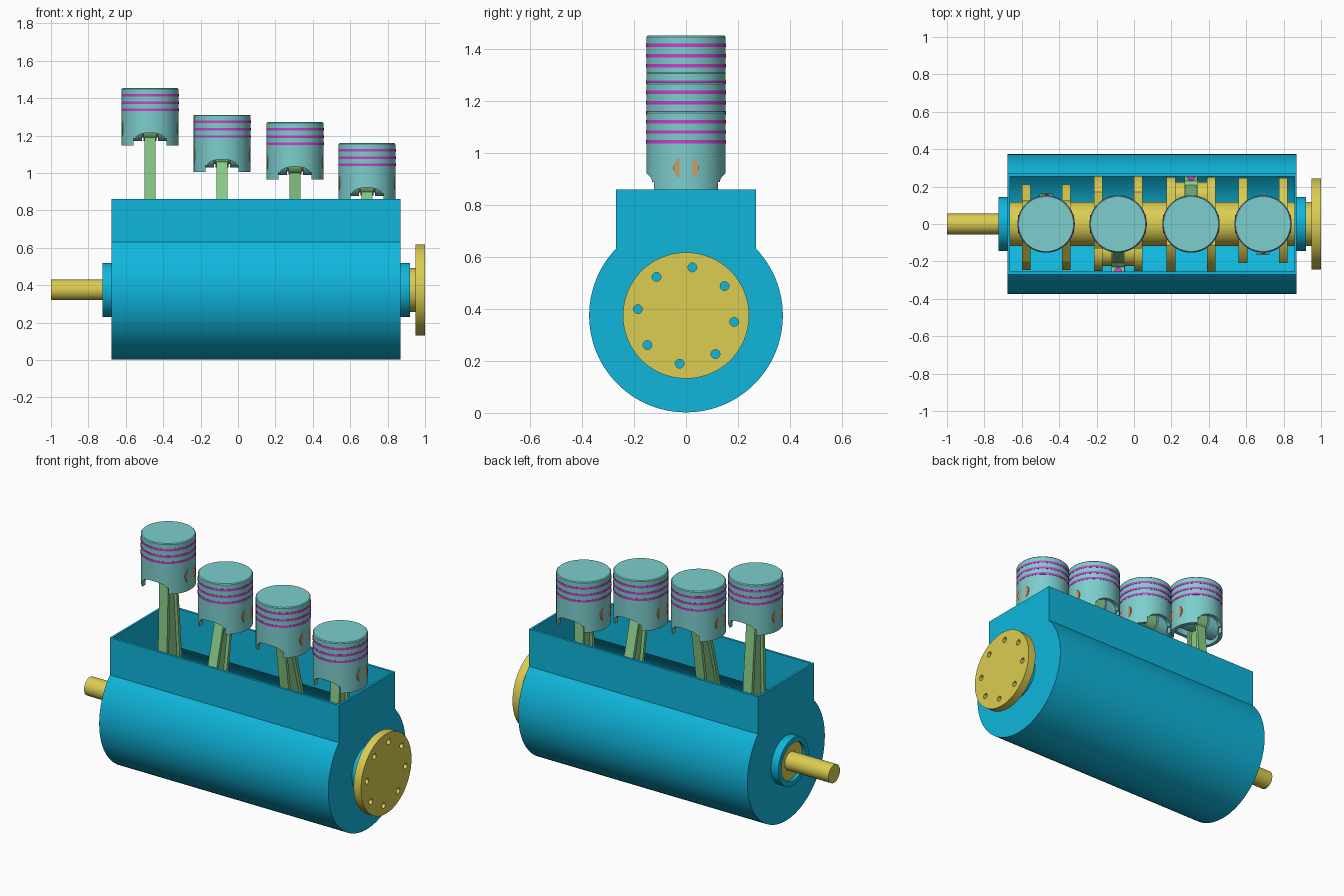
import bpy, bmesh, math
from mathutils import Matrix

if "Cube" in bpy.data.objects:
    bpy.data.objects.remove(bpy.data.objects["Cube"])


def material(name, rgb):
    m = bpy.data.materials.new(name)
    m.diffuse_color = (*rgb, 1)
    m.use_nodes = True
    m.node_tree.nodes["Principled BSDF"].inputs["Base Color"].default_value = m.diffuse_color
    return m


BLUE = material("case blue", (0.005, 0.47, 0.72))
YELLOW = material("crank yellow", (0.71, 0.61, 0.085))
TEAL = material("piston teal", (0.2, 0.62, 0.61))
GREEN = material("rod green", (0.26, 0.62, 0.25))
MAGENTA = material("ring magenta", (0.6, 0.05, 0.6))
ORANGE = material("pin orange", (0.64, 0.32, 0.14))

AXIS_Z = 0.375      # crankshaft height
THROW = 0.148       # crank radius
ROD = 0.717         # rod length
START = math.radians(7.6)


def finish(name, bm, mat, loc=(0, 0, 0), rot=0.0):
    bmesh.ops.remove_doubles(bm, verts=bm.verts, dist=1e-5)
    bmesh.ops.recalc_face_normals(bm, faces=bm.faces)
    me = bpy.data.meshes.new(name)
    bm.to_mesh(me)
    bm.free()
    if mat:
        me.materials.append(mat)
    ob = bpy.data.objects.new(name, me)
    bpy.context.collection.objects.link(ob)
    ob.location = loc
    ob.rotation_euler.x = rot
    return ob


def prism(name, pts, x0, x1, mat, loc=(0, 0, 0), rot=0.0):
    """Extrude a (y, z) outline along x."""
    bm = bmesh.new()
    f = bm.faces.new([bm.verts.new((x0, y, z)) for y, z in pts])
    ext = bmesh.ops.extrude_face_region(bm, geom=[f])
    vs = [v for v in ext["geom"] if isinstance(v, bmesh.types.BMVert)]
    bmesh.ops.translate(bm, verts=vs, vec=(x1 - x0, 0, 0))
    return finish(name, bm, mat, loc, rot)


def lathe(name, pts, mat, axis="X", loc=(0, 0, 0), rot=0.0, n=64, closed=False):
    """Spin (radius, height) points about an axis."""
    bm = bmesh.new()
    rings = []
    for r, h in pts:
        if r < 1e-6:
            rings.append([bm.verts.new((0, 0, h))] * n)
        else:
            rings.append([bm.verts.new((r * math.cos(t), r * math.sin(t), h))
                          for t in (2 * math.pi * i / n for i in range(n))])
    pairs = list(zip(rings, rings[1:])) + ([(rings[-1], rings[0])] if closed else [])
    for a, b in pairs:
        for i in range(n):
            j = (i + 1) % n
            quad = list(dict.fromkeys((a[i], a[j], b[j], b[i])))
            bm.faces.new(quad)
    if axis == "X":
        bmesh.ops.transform(bm, matrix=Matrix.Rotation(math.pi / 2, 4, "Y"), verts=bm.verts)
    return finish(name, bm, mat, loc, rot)


def cyl(name, r, a, b, mat, **kw):
    return lathe(name, [(0, a), (r, a), (r, b), (0, b)], mat, **kw)


def tube(name, ri, ro, a, b, mat, **kw):
    return lathe(name, [(ri, a), (ro, a), (ro, b), (ri, b)], mat, closed=True, **kw)


def box(y0, y1, z0, z1):
    return [(y0, z0), (y1, z0), (y1, z1), (y0, z1)]


def cut(ob, cutter):
    m = ob.modifiers.new("cut", "BOOLEAN")
    m.operation, m.solver, m.object = "DIFFERENCE", "EXACT", cutter
    bpy.context.view_layer.objects.active = ob
    bpy.ops.object.modifier_apply(modifier=m.name)
    bpy.data.objects.remove(cutter)


def case_outline(r, half, top, n=72):
    """Round bottom with a straight-sided neck."""
    a = math.asin(half / r)
    span = 2 * math.pi - 2 * a
    arc = [(r * math.sin(a + span * i / n), AXIS_Z + r * math.cos(a + span * i / n))
           for i in range(n + 1)]
    return [(half, top)] + arc + [(-half, top)]


# Crankcase: hollow, open at the top, with a bearing collar at each end
case = prism("crankcase", case_outline(0.373, 0.27, 0.86), -0.675, 0.87, BLUE)
cut(case, prism("cavity", case_outline(0.357, 0.255, 1.0), -0.662, 0.857, BLUE))
AX = (0, 0, AXIS_Z)
tube("rear_collar", 0.115, 0.145, -0.725, -0.67, BLUE, loc=AX)
tube("front_collar", 0.115, 0.145, 0.865, 0.92, BLUE, loc=AX)

# Output flange with eight through holes, and the thin drive shaft
flange = cyl("flange", 0.243, 0.95, 1.0, YELLOW, loc=AX, n=96)
for k in range(8):
    t = START + k * math.pi / 4
    cut(flange, cyl("bolt_hole", 0.017, 0.9, 1.1, YELLOW, n=20,
                    loc=(0, 0.187 * math.sin(t), AXIS_Z + 0.187 * math.cos(t))))
cyl("drive_shaft", 0.055, -1.0, -0.69, YELLOW, loc=AX)

# Piston: hollow cup with arched skirt cutouts, origin at the wrist pin
piston = lathe("piston", [(0, 0.215), (0.147, 0.215), (0.152, 0.21), (0.152, -0.092),
                          (0.13, -0.092), (0.13, 0.15), (0, 0.15)], TEAL, axis="Z", n=96)
bm = bmesh.new()
arch = [(0.088, -0.2), (0.088, -0.055)]
arch += [(0.078 * math.cos(t), -0.055 + 0.032 * math.sin(t))
         for t in (math.pi * i / 16 for i in range(17))]
arch += [(-0.088, -0.055), (-0.088, -0.2)]
face = bm.faces.new([bm.verts.new((x, -0.3, z)) for x, z in arch])
ext = bmesh.ops.extrude_face_region(bm, geom=[face])
bmesh.ops.translate(bm, verts=[v for v in ext["geom"] if isinstance(v, bmesh.types.BMVert)],
                    vec=(0, 0.6, 0))
cut(piston, finish("skirt_cutter", bm, TEAL))
piston_mesh = piston.data
bpy.data.objects.remove(piston)


def web_outline():
    """Crank web: wide counterweight below, rounded lobe around the pin."""
    pts = [(0.105 * math.cos(t), THROW + 0.105 * math.sin(t))
           for t in (math.pi * i / 16 for i in range(17))]
    low = [(0.27 * math.cos(t), 0.27 * math.sin(t))
           for t in (math.radians(212 + 116 * i / 20) for i in range(21))]
    return pts + [(-0.205, 0.03)] + low + [(0.205, 0.03)]


# Cylinders: crank pin, webs, rod, piston, rings, wrist pin
centres = [-0.47, -0.085, 0.305, 0.69]
turns = [0, -90, 90, 180]
for x, turn in zip(centres, turns):
    t = START + math.radians(turn)
    py, pz = THROW * math.sin(t), AXIS_Z + THROW * math.cos(t)
    top = pz + math.sqrt(ROD ** 2 - py ** 2)
    pin, wrist = (x, py, pz), (x, 0, top)
    tilt = math.asin(py / ROD)

    cyl("crank_pin", 0.078, -0.1, 0.1, YELLOW, loc=pin)
    for s in (-1, 1):
        prism("crank_web", web_outline(), s * 0.107 - 0.023, s * 0.107 + 0.023,
              YELLOW, loc=(x, 0, AXIS_Z), rot=-t)

    # Connecting rod with an I-section shank
    at = dict(loc=pin, rot=tilt)
    tube("rod_big_end", 0.078, 0.108, -0.036, 0.036, GREEN, **at)
    tube("rod_small_end", 0.048, 0.066, -0.035, 0.035, GREEN, loc=wrist, rot=tilt)
    prism("rod_web", [(-0.065, 0.095), (0.065, 0.095), (0.035, 0.66), (-0.035, 0.66)],
          -0.011, 0.011, GREEN, **at)
    for s in (-1, 1):
        prism("rod_flange", [(s * 0.056, 0.085), (s * 0.078, 0.07),
                             (s * 0.045, 0.67), (s * 0.027, 0.67)], -0.03, 0.03, GREEN, **at)
        prism("rod_shoulder", box(*sorted((s * 0.085, s * 0.142)), -0.05, 0.05),
              -0.034, 0.034, GREEN, **at)
        dy, dz = s * 0.12 * math.cos(tilt), s * 0.12 * math.sin(tilt)
        cyl("rod_bolt", 0.02, -0.066, 0.064, MAGENTA, axis="Z", n=12,
            loc=(x, py + dy, pz + dz), rot=tilt)

    ob = bpy.data.objects.new("piston", piston_mesh)
    bpy.context.collection.objects.link(ob)
    ob.location = wrist
    for z in (0.177, 0.137, 0.099):
        tube("piston_ring", 0.145, 0.1535, z - 0.0065, z + 0.0065, MAGENTA,
             axis="Z", loc=wrist, n=96)
    cyl("wrist_pin", 0.048, -0.15, 0.15, ORANGE, loc=wrist)
    for s in (-1, 1):
        a, b = sorted((s * 0.042, s * 0.135))
        tube("pin_boss", 0.047, 0.068, a, b, TEAL, loc=wrist)

# Main journals between the throws
edges = [-0.705] + [c + s * 0.12 for c in centres for s in (-1, 1)] + [0.955]
for a, b in zip(edges[::2], edges[1::2]):
    cyl("main_journal", 0.118, a, b, YELLOW, loc=AX)

# Smooth shading with crisp edges
bpy.ops.object.select_all(action="SELECT")
bpy.context.view_layer.objects.active = case
bpy.ops.object.shade_smooth_by_angle(angle=math.radians(30))
